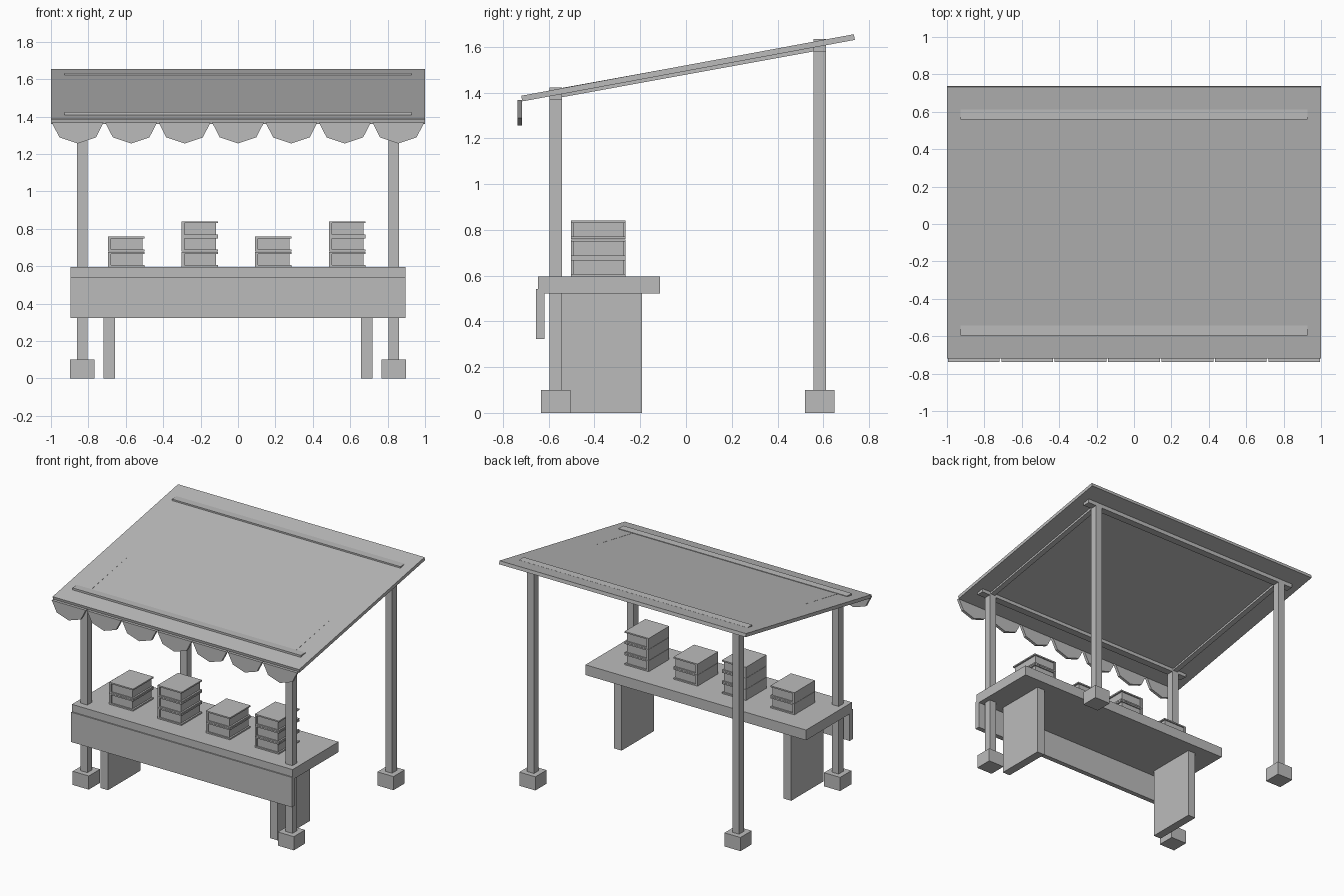
import bpy, bmesh, math
from mathutils import Matrix

if "Cube" in bpy.data.objects:
    bpy.data.objects.remove(bpy.data.objects["Cube"], do_unlink=True)

GREY = (0.5, 0.5, 0.5, 1)
mat = bpy.data.materials.new("plain grey")
mat.use_nodes = True
mat.diffuse_color = GREY
mat.node_tree.nodes["Principled BSDF"].inputs["Base Color"].default_value = GREY


def finish(name, bm):
    bmesh.ops.recalc_face_normals(bm, faces=bm.faces)
    mesh = bpy.data.meshes.new(name)
    bm.to_mesh(mesh)
    bm.free()
    mesh.materials.append(mat)
    obj = bpy.data.objects.new(name, mesh)
    bpy.context.collection.objects.link(obj)
    return obj


def box(name, x, y, z, tilt=0):
    """Box from (min, max) ranges, optionally tilted about x through its centre."""
    bm = bmesh.new()
    centre = [sum(r) / 2 for r in (x, y, z)]
    size = [r[1] - r[0] for r in (x, y, z)]
    m = Matrix.Translation(centre) @ Matrix.Rotation(tilt, 4, "X") @ Matrix.Diagonal((*size, 1))
    bmesh.ops.create_cube(bm, size=1, matrix=m)
    return finish(name, bm)


def around(c, width):
    return (c - width / 2, c + width / 2)


POST_X, FRONT_Y, BACK_Y = 0.832, -0.569, 0.585
SLOPE = math.atan(0.185)

# Sloping roof sheet
box("roof", (-1, 1), around(0.009, 1.478), around(1.508, 0.025), SLOPE)

# Scalloped valance hanging from the front edge
COUNT = 7
for i in range(COUNT):
    cx = (i - (COUNT - 1) / 2) * 2 / COUNT
    bm = bmesh.new()
    rim = [bm.verts.new((cx - 0.138 * math.cos(k * math.pi / 4), -0.737,
                         1.367 - 0.111 * math.sin(k * math.pi / 4))) for k in range(5)]
    face = bm.faces.new(rim)
    ext = bmesh.ops.extrude_face_region(bm, geom=[face])
    bmesh.ops.translate(bm, vec=(0, 0.021, 0),
                        verts=[v for v in ext["geom"] if isinstance(v, bmesh.types.BMVert)])
    finish(f"valance_scallop_{i + 1}", bm)

# Posts, feet and cross beams
for row, y, top in (("front", FRONT_Y, 1.423), ("back", BACK_Y, 1.633)):
    box(f"{row}_beam", (-0.927, 0.927), around(y, 0.055), (top - 0.055, top))
    for side, s in (("left", 1), ("right", -1)):
        box(f"{row}_{side}_post", around(s * POST_X, 0.055), around(y, 0.055), (0.05, top - 0.01))
        box(f"{row}_{side}_foot", around(s * POST_X, 0.13), around(y, 0.13), (0, 0.1))

# Rafters and counter legs
for side, s in (("left", 1), ("right", -1)):
    box(f"{side}_rafter", around(s * POST_X, 0.04), around((FRONT_Y + BACK_Y) / 2, 1.17),
        around(1.5, 0.04), math.atan(0.182))
    box(f"{side}_counter_leg", around(s * 0.688, 0.062), (-0.568, -0.192), (0, 0.53))

# Counter
COUNTER_TOP = 0.596
box("counter_top", (-0.895, 0.895), (-0.646, -0.113), (0.521, COUNTER_TOP))
box("counter_apron", (-0.895, 0.895), (-0.655, -0.619), (0.323, 0.542))

# Stacks of books, spines facing right
PITCH, THICK, COVER = 0.082, 0.08, 0.01
for n, (x, books) in enumerate(((-0.597, 2), (-0.204, 3), (0.189, 2), (0.585, 3)), 1):
    left, right = around(x, 0.195)
    y = (-0.502, -0.264)
    for b in range(books):
        z = COUNTER_TOP + b * PITCH
        name = f"stack_{n}_book_{b + 1}"
        box(name + "_bottom_cover", (left + 0.005, right), y, (z, z + COVER))
        box(name + "_top_cover", (left + 0.005, right), y, (z + THICK - COVER, z + THICK))
        box(name + "_spine", (left, left + 0.016), y, (z, z + THICK))
        box(name + "_pages", (left + 0.01, right - 0.012), (y[0] + 0.009, y[1] - 0.009),
            (z + COVER / 2, z + THICK - COVER / 2))
